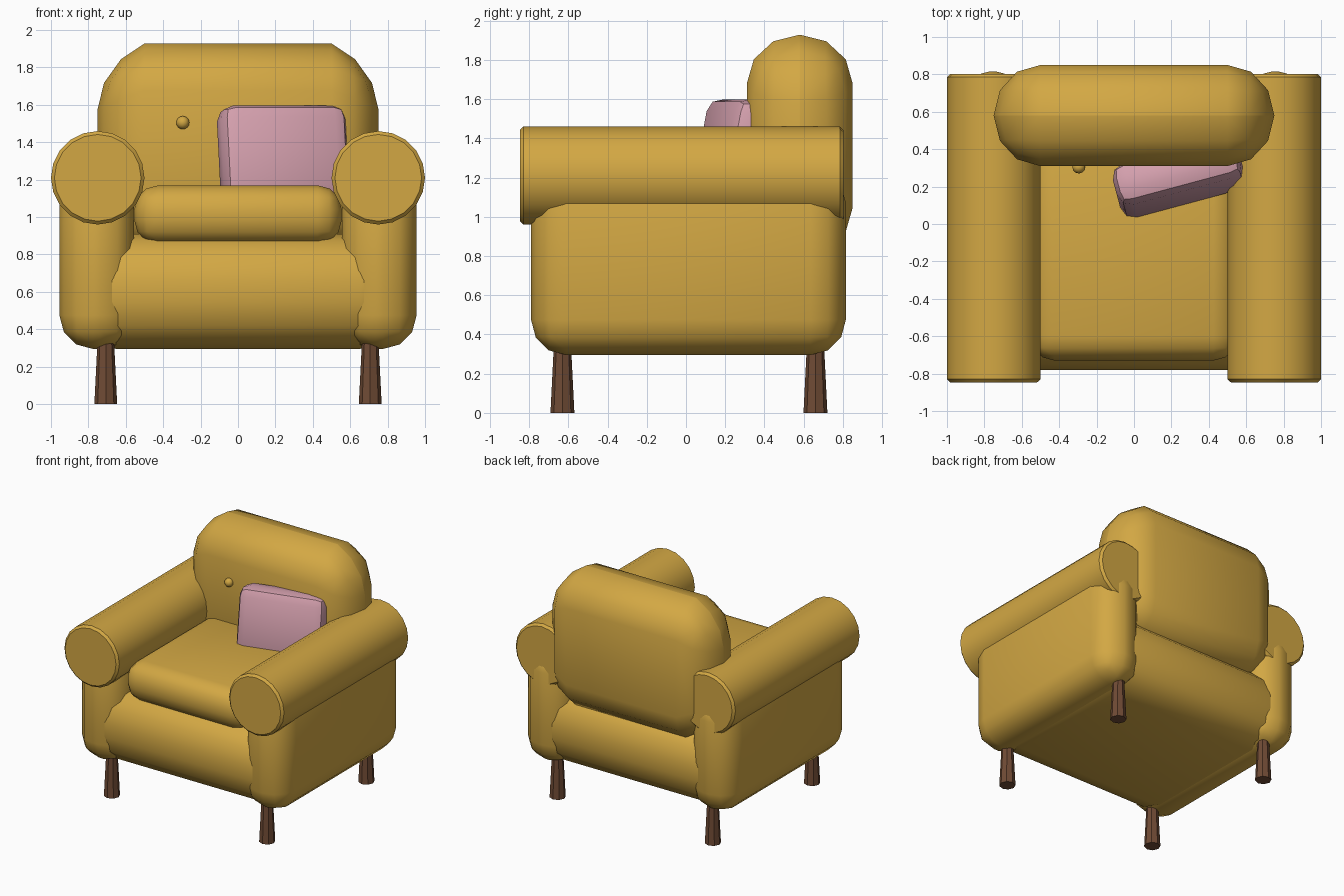
import bpy, bmesh, math
from mathutils import Matrix, Vector

if "Cube" in bpy.data.objects:
    bpy.data.objects.remove(bpy.data.objects["Cube"])


def material(name, rgb):
    m = bpy.data.materials.new(name)
    m.diffuse_color = (*rgb, 1)
    m.use_nodes = True
    m.node_tree.nodes["Principled BSDF"].inputs["Base Color"].default_value = m.diffuse_color
    return m


MUSTARD = material("mustard_fabric", (0.65, 0.39, 0.057))
PINK = material("pink_fabric", (0.66, 0.35, 0.42))
WOOD = material("brown_wood", (0.16, 0.07, 0.035))


def finish(name, bm, mat, smooth=None):
    bmesh.ops.recalc_face_normals(bm, faces=bm.faces[:])
    me = bpy.data.meshes.new(name)
    bm.to_mesh(me)
    bm.free()
    me.materials.append(mat)
    ob = bpy.data.objects.new(name, me)
    bpy.context.collection.objects.link(ob)
    if smooth:
        bpy.ops.object.select_all(action='DESELECT')
        ob.select_set(True)
        bpy.context.view_layer.objects.active = ob
        bpy.ops.object.shade_smooth_by_angle(angle=math.radians(smooth))
    return ob


def soft_box(lo, hi, radius, segments=3):
    """Box between two corners with rounded edges."""
    lo, hi = Vector(lo), Vector(hi)
    bm = bmesh.new()
    bmesh.ops.create_cube(bm, size=1)
    bmesh.ops.scale(bm, vec=hi - lo, verts=bm.verts[:])
    bmesh.ops.bevel(bm, geom=bm.edges[:], offset=radius, segments=segments,
                    profile=0.5, affect='EDGES', clamp_overlap=True)
    bmesh.ops.translate(bm, vec=(lo + hi) / 2, verts=bm.verts[:])
    return bm


# Seat base and cushion
finish("seat_base", soft_box((-0.9, -0.78, 0.295), (0.9, 0.8, 0.91), 0.25), MUSTARD, 45)
finish("seat_cushion", soft_box((-0.555, -0.73, 0.855), (0.555, 0.45, 1.17), 0.13), MUSTARD, 45)

# Backrest: rounded slab whose upper and lower edges slope off toward the sides
bm = soft_box((-0.75, -0.25, -0.565), (0.75, 0.25, 0.565), 0.249)
for v in bm.verts:
    drop = 0.4 * max(0, abs(v.co.x) - 0.5)
    v.co.z -= math.copysign(drop, v.co.z)
    v.co.y *= 1.08
bmesh.ops.translate(bm, vec=(0, 0.58, 1.363), verts=bm.verts[:])
finish("backrest", bm, MUSTARD, 45)

for side, s in (("left", -1), ("right", 1)):
    # Arm panel
    cx = s * 0.755
    finish(f"arm_panel_{side}",
           soft_box((cx - 0.2, -0.79, 0.295), (cx + 0.2, 0.815, 1.25), 0.18), MUSTARD, 45)

    # Rolled armrest with a narrow chamfer at both ends
    bm = bmesh.new()
    bmesh.ops.create_cone(bm, cap_ends=True, segments=20, radius1=0.25, radius2=0.25, depth=1.65)
    rims = [e for e in bm.edges if abs(e.verts[0].co.z - e.verts[1].co.z) < 0.01]
    bmesh.ops.bevel(bm, geom=rims, offset=0.018, segments=1, affect='EDGES')
    bmesh.ops.transform(bm, verts=bm.verts[:],
                        matrix=Matrix.Translation((s * 0.75, -0.022, 1.21))
                        @ Matrix.Rotation(math.pi / 2, 4, 'X'))
    finish(f"armrest_{side}", bm, MUSTARD, 30)

    # Backrest button
    bm = bmesh.new()
    bmesh.ops.create_uvsphere(bm, u_segments=12, v_segments=8, radius=0.035)
    bmesh.ops.translate(bm, vec=(s * 0.295, 0.305, 1.505), verts=bm.verts[:])
    finish(f"button_{side}", bm, MUSTARD, 60)

    # Legs, slightly wider at the floor
    for place, y in (("front", -0.63), ("back", 0.66)):
        bm = bmesh.new()
        bmesh.ops.create_cone(bm, cap_ends=True, segments=8, radius1=0.061, radius2=0.044, depth=0.34)
        bmesh.ops.translate(bm, vec=(s * 0.707, y, 0.17), verts=bm.verts[:])
        finish(f"leg_{place}_{side}", bm, WOOD)

# Throw pillow, turned and leaning on the backrest
bm = soft_box((-0.345, -0.115, -0.26), (0.345, 0.115, 0.26), 0.075, 2)
bmesh.ops.transform(bm, verts=bm.verts[:],
                    matrix=Matrix.Translation((0.24, 0.25, 1.335))
                    @ Matrix.Rotation(math.radians(15), 4, 'Z')
                    @ Matrix.Rotation(math.radians(-11), 4, 'X'))
finish("throw_pillow", bm, PINK, 25)
